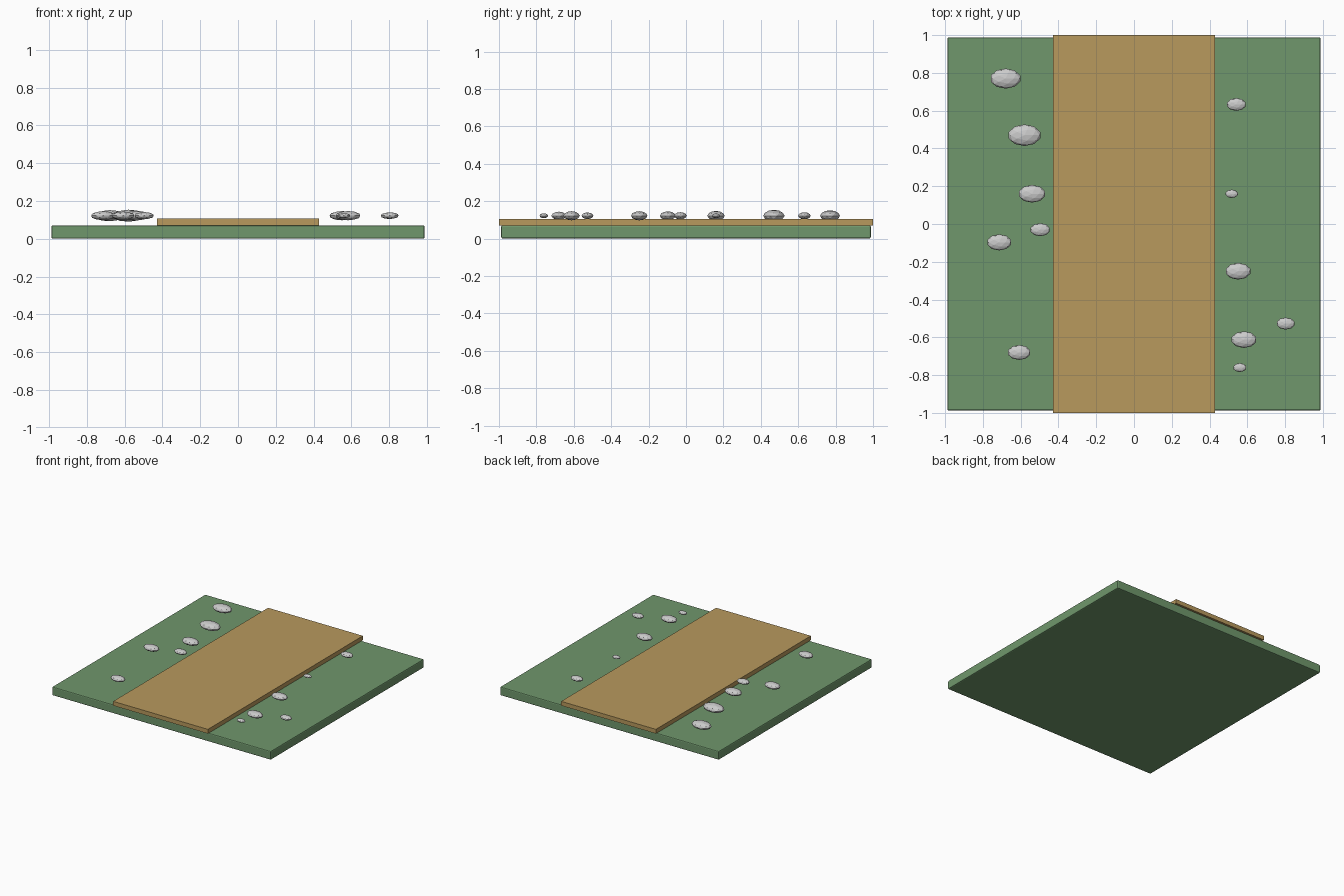
import bpy

if "Cube" in bpy.data.objects:
    bpy.data.objects.remove(bpy.data.objects["Cube"])


def material(name, color):
    m = bpy.data.materials.new(name)
    m.diffuse_color = (*color, 1)
    m.use_nodes = True
    m.node_tree.nodes["Principled BSDF"].inputs["Base Color"].default_value = m.diffuse_color
    return m


def slab(name, sx, sy, z0, z1, mat, bevel=0):
    bpy.ops.mesh.primitive_cube_add(size=1, location=(0, 0, (z0 + z1) / 2))
    o = bpy.context.object
    o.name = name
    o.scale = (sx, sy, z1 - z0)
    bpy.ops.object.transform_apply(location=False, rotation=False, scale=True)
    o.data.materials.append(mat)
    if bevel:
        b = o.modifiers.new("edge_bevel", 'BEVEL')
        b.width = bevel
        b.segments = 2
    return o


grass = material("grass", (0.16, 0.31, 0.15))
dirt = material("dirt", (0.48, 0.32, 0.11))

# Grass tile with softened edges
slab("grass_base", 1.976, 1.976, 0, 0.071, grass, 0.008)

# Dirt path, slightly longer than the tile
slab("dirt_path", 0.856, 2.0, 0.071, 0.106, dirt)

# Flattened low-poly pebbles on both sides: x, y, radius
pebbles = [
    (-0.68, 0.77, 0.082), (-0.58, 0.47, 0.088), (-0.54, 0.16, 0.072),
    (-0.497, -0.03, 0.053), (-0.714, -0.097, 0.066), (-0.608, -0.68, 0.061),
    (0.542, 0.633, 0.052), (0.517, 0.16, 0.034), (0.551, -0.25, 0.068),
    (0.803, -0.527, 0.049), (0.582, -0.612, 0.068), (0.56, -0.76, 0.036),
]
for i, (x, y, r) in enumerate(pebbles):
    bpy.ops.mesh.primitive_ico_sphere_add(subdivisions=2, radius=r, location=(x, y, 0.122))
    o = bpy.context.object
    o.name = f"pebble_{i + 1}"
    o.scale = (1, 0.65, 0.36)
